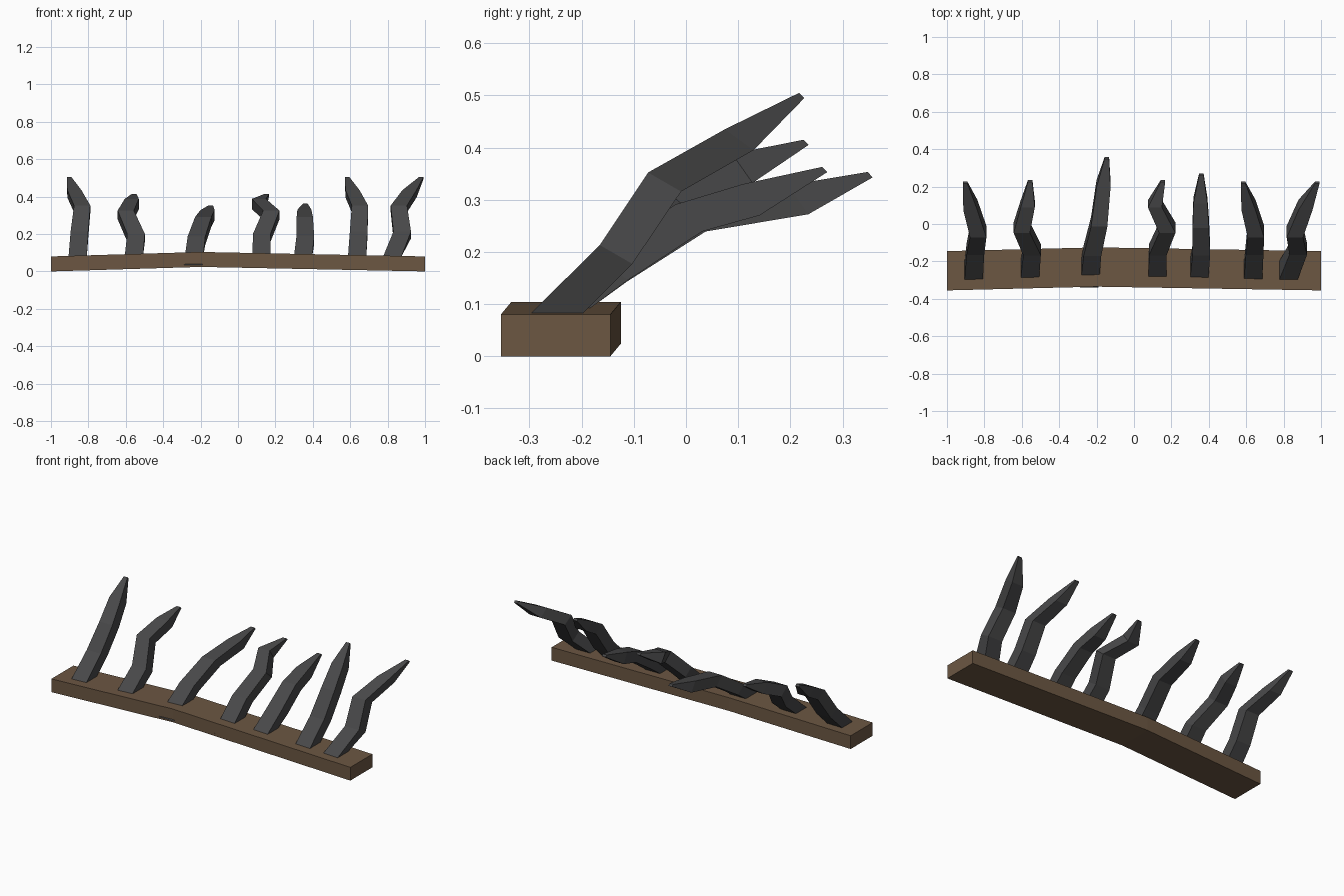
import bpy, bmesh
from math import sin, cos, radians

if "Cube" in bpy.data.objects:
    bpy.data.objects.remove(bpy.data.objects["Cube"])

def material(name, rgb):
    m = bpy.data.materials.new(name)
    m.diffuse_color = (*rgb, 1)
    m.use_nodes = True
    m.node_tree.nodes["Principled BSDF"].inputs["Base Color"].default_value = m.diffuse_color
    return m

IRON = material("dark_iron", (0.065, 0.065, 0.067))
WOOD = material("brown_wood", (0.15, 0.095, 0.055))

def loft(name, rings, mat):
    """Skin a list of four-cornered rings and cap both ends."""
    bm = bmesh.new()
    loops = [[bm.verts.new(p) for p in ring] for ring in rings]
    for a, b in zip(loops, loops[1:]):
        for i in range(4):
            j = (i + 1) % 4
            bm.faces.new((a[i], a[j], b[j], b[i]))
    bm.faces.new(loops[0])
    bm.faces.new(loops[-1])
    bmesh.ops.recalc_face_normals(bm, faces=bm.faces)
    me = bpy.data.meshes.new(name)
    bm.to_mesh(me)
    bm.free()
    me.materials.append(mat)
    ob = bpy.data.objects.new(name, me)
    bpy.context.collection.objects.link(ob)
    return ob

def ring(x, y, z, w, d, tilt):
    """Rectangle w wide in x and d deep, leaning down towards +y by tilt degrees."""
    c, s = cos(radians(tilt)) * d / 2, sin(radians(tilt)) * d / 2
    return [(x - w/2, y - c, z + s), (x + w/2, y - c, z + s),
            (x + w/2, y + c, z - s), (x - w/2, y + c, z - s)]

# wooden board, slightly bent at one point along its length
def board_section(x, y, z):
    return [(x, y - 0.105, z), (x, y + 0.105, z),
            (x, y + 0.105, z + 0.08), (x, y - 0.105, z + 0.08)]

loft("board", [board_section(-1, -0.25, 0), board_section(-0.2, -0.23, 0.024),
               board_section(1, -0.25, 0)], WOOD)

# (y, z) of bends 1 to 3 and the tip, plus ring tilts, for each spike shape
TALL = ([(-.134, .195), (-.041, .334), (.102, .415), (.222, .5)], (30, 30, 36, 45))
MID = ([(-.138, .18), (-.02, .302), (.108, .36), (.23, .41)], (35, 40, 55, 45))
LOW = ([(-.14, .168), (.005, .265), (.125, .3), (.266, .358)], (38, 45, 62, 45))
LONG = ([(-.142, .165), (.012, .265), (.215, .3), (.353, .348)], (38, 45, 55, 48))

# spike shape and x at: board top, bends 1 to 3, tip
SPIKES = [
    (TALL, (-.857, -.848, -.833, -.875, -.903)),
    (MID, (-.557, -.545, -.6, -.568, -.555)),
    (LONG, (-.235, -.222, -.186, -.163, -.145)),
    (MID, (.126, .127, .178, .112, .155)),
    (LOW, (.348, .36, .357, .355, .36)),
    (TALL, (.637, .645, .652, .612, .583)),
    (TALL, (.825, .878, .86, .917, .98)),
]
WIDTHS = (.094, .087, .075, .024)
DEPTHS = (.072, .073, .068, .014)

# bent, tapering spikes
for n, ((path, tilts), xs) in enumerate(SPIKES, 1):
    rings = [ring(xs[0] - (xs[1] - xs[0]) * .4, -.29, .035, .098, .1, 0),
             ring(xs[0], -.25, .08, .098, .1, 0)]
    for x, (y, z), w, d, t in zip(xs[1:], path, WIDTHS, DEPTHS, tilts):
        rings.append(ring(x, y, z, w, d, t))
    loft(f"spike_{n}", rings, IRON)
